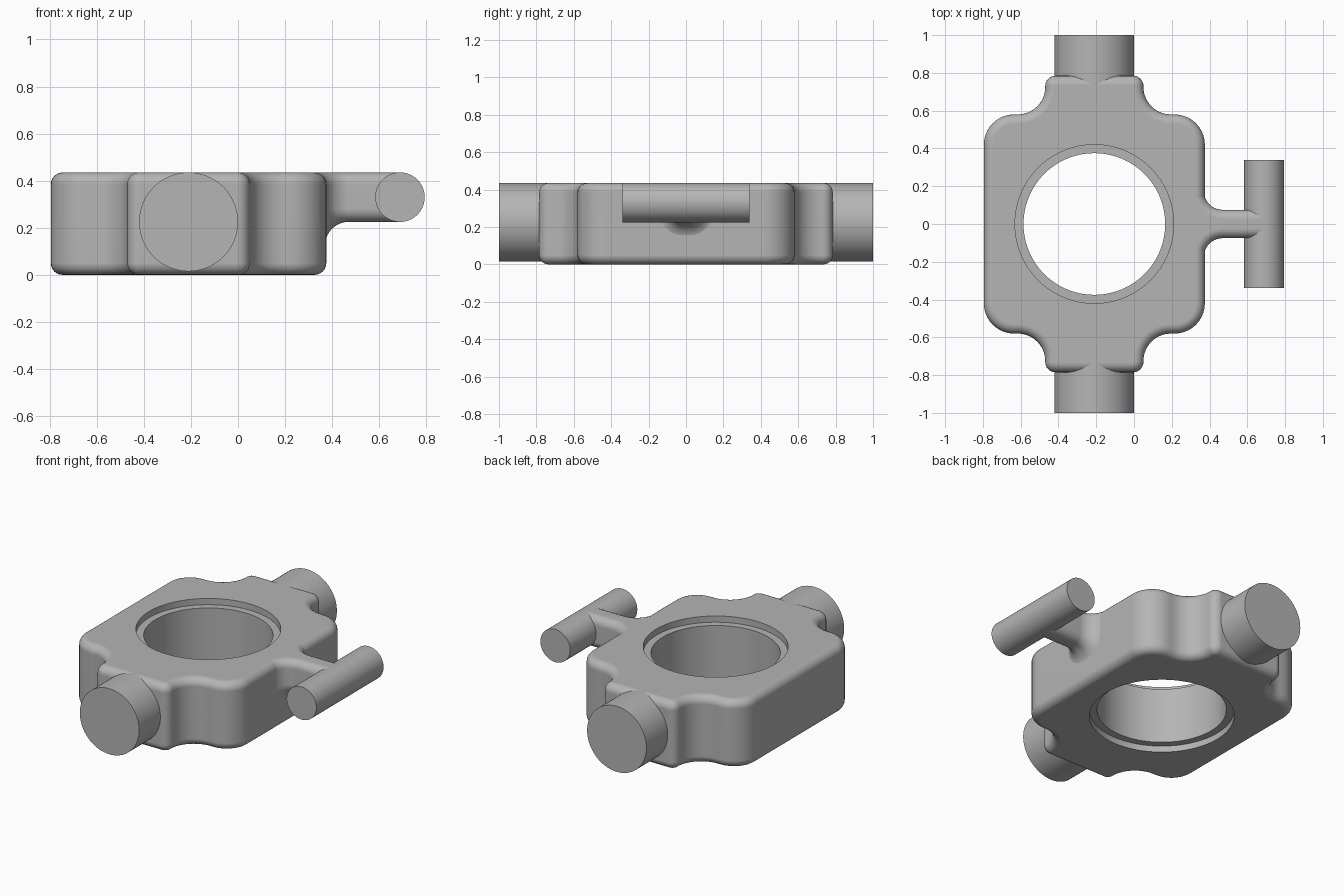
import bpy, bmesh
from math import sin, cos, pi, radians
from mathutils import Matrix

if "Cube" in bpy.data.objects:
    bpy.data.objects.remove(bpy.data.objects["Cube"], do_unlink=True)

CX = -0.21      # body centre line
TOP = 0.435     # body height
EDGE = 0.05     # rounding of top and bottom edges

metal = bpy.data.materials.new("plain_grey")
metal.use_nodes = True
GREY = (0.46, 0.46, 0.46, 1)
metal.diffuse_color = GREY
metal.node_tree.nodes["Principled BSDF"].inputs["Base Color"].default_value = GREY


def arc(cx, cy, r, a0, a1, n=10):
    angles = [radians(a0 + (a1 - a0) * i / n) for i in range(n + 1)]
    return [(cx + r * cos(a), cy + r * sin(a)) for a in angles]


def loft(bm, rings, closed=True, cap_first=True, cap_last=True):
    rows = [[bm.verts.new(p) for p in ring] for ring in rings]
    n = len(rows[0])
    for a, b in zip(rows, rows[1:]):
        for i in range(n if closed else n - 1):
            j = (i + 1) % n
            bm.faces.new((a[i], a[j], b[j], b[i]))
    if cap_first:
        bm.faces.new(rows[0])
    if cap_last:
        bm.faces.new(rows[-1])


def finish(bm, name):
    bmesh.ops.remove_doubles(bm, verts=bm.verts, dist=1e-5)
    bmesh.ops.recalc_face_normals(bm, faces=bm.faces)
    mesh = bpy.data.meshes.new(name)
    bm.to_mesh(mesh)
    bm.free()
    mesh.materials.append(metal)
    ob = bpy.data.objects.new(name, mesh)
    bpy.context.collection.objects.link(ob)
    return ob


def activate(ob):
    bpy.ops.object.select_all(action='DESELECT')
    ob.select_set(True)
    bpy.context.view_layer.objects.active = ob


def smooth(ob):
    activate(ob)
    bpy.ops.object.shade_smooth_by_angle(angle=radians(35))
    mod = ob.modifiers.new("flat_face_normals", 'WEIGHTED_NORMAL')
    mod.keep_sharp = True


def cylinder(name, radius, y0, y1, x, z):
    bm = bmesh.new()
    mat = Matrix.Translation((x, (y0 + y1) / 2, z)) @ Matrix.Rotation(pi / 2, 4, 'X')
    bmesh.ops.create_cone(bm, cap_ends=True, segments=96, radius1=radius,
                          radius2=radius, depth=abs(y1 - y0), matrix=mat)
    ob = finish(bm, name)
    smooth(ob)
    return ob


# Body: stepped outline, inset by d where the edges round over
def body_outline(d):
    q = arc(0.425, 0.42, 0.16 - d, 0, 90)
    q += arc(0.405, 0.725, 0.145 + d, 270, 180)
    q += arc(0.205, 0.73, 0.055 - d, 0, 90)
    half = q + [(-x, y) for x, y in reversed(q)]
    return half + [(x, -y) for x, y in reversed(half)]


steps = [(EDGE * (1 - sin(a)), EDGE * (1 - cos(a)))
         for a in [radians(15 * i) for i in range(7)]]
levels = steps + [(d, TOP - z) for d, z in reversed(steps)]
bm = bmesh.new()
loft(bm, [[(x + CX, y, z) for x, y in body_outline(d)] for d, z in levels])
body = finish(bm, "body")

# Bore with a shallow wider step at both ends
BORE, STEP, DEPTH = 0.375, 0.42, 0.04
profile = [(STEP, -0.1), (STEP, DEPTH), (BORE, DEPTH),
           (BORE, TOP - DEPTH), (STEP, TOP - DEPTH), (STEP, TOP + 0.1)]
bm = bmesh.new()
loft(bm, [[(x, y, z) for x, y in arc(CX, 0, r, 0, 360, 96)[:-1]] for r, z in profile])
cutter = finish(bm, "bore_cutter")
cutter.hide_render = True
mod = body.modifiers.new("bore", 'BOOLEAN')
mod.operation = 'DIFFERENCE'
mod.solver = 'EXACT'
mod.object = cutter
activate(body)
bpy.ops.object.modifier_apply(modifier=mod.name)
bpy.data.objects.remove(cutter, do_unlink=True)
smooth(body)

# Trunnion pins
for name, s in (("front_pin", -1), ("back_pin", 1)):
    cylinder(name, 0.21, 0.55 * s, s, CX, 0.225)

# Arm joining the cross bar, flared where it meets the body
BAR_X, BAR_Z = 0.685, 0.33


def arm_outline(d):
    half = [(0.28, 0.175)] + arc(0.47, 0.175, 0.1 + d, 180, 270) + [(BAR_X, 0.075 - d)]
    return half + [(x, -y) for x, y in reversed(half)]


def arm_section(x, width):
    r = width - 0.02
    half = [(width, BAR_Z)] + arc(0.02, 0.28, r, 0, -90)
    return [(x, y, z) for y, z in half + [(-y, z) for y, z in reversed(half)]]


bm = bmesh.new()
upper = [(0, BAR_Z)] + [(d, TOP - z) for d, z in reversed(steps)]
loft(bm, [[(x, y, z) for x, y in arm_outline(d)] for d, z in upper], cap_first=False)
stations = arc(0.47, 0.175, 0.1, 180, 270) + [(BAR_X, 0.075)]
loft(bm, [arm_section(x, w) for x, w in stations], closed=False, cap_first=False)
smooth(finish(bm, "arm"))

# Cross bar
cylinder("cross_bar", 0.105, -0.34, 0.34, BAR_X + 0.003, BAR_Z)
